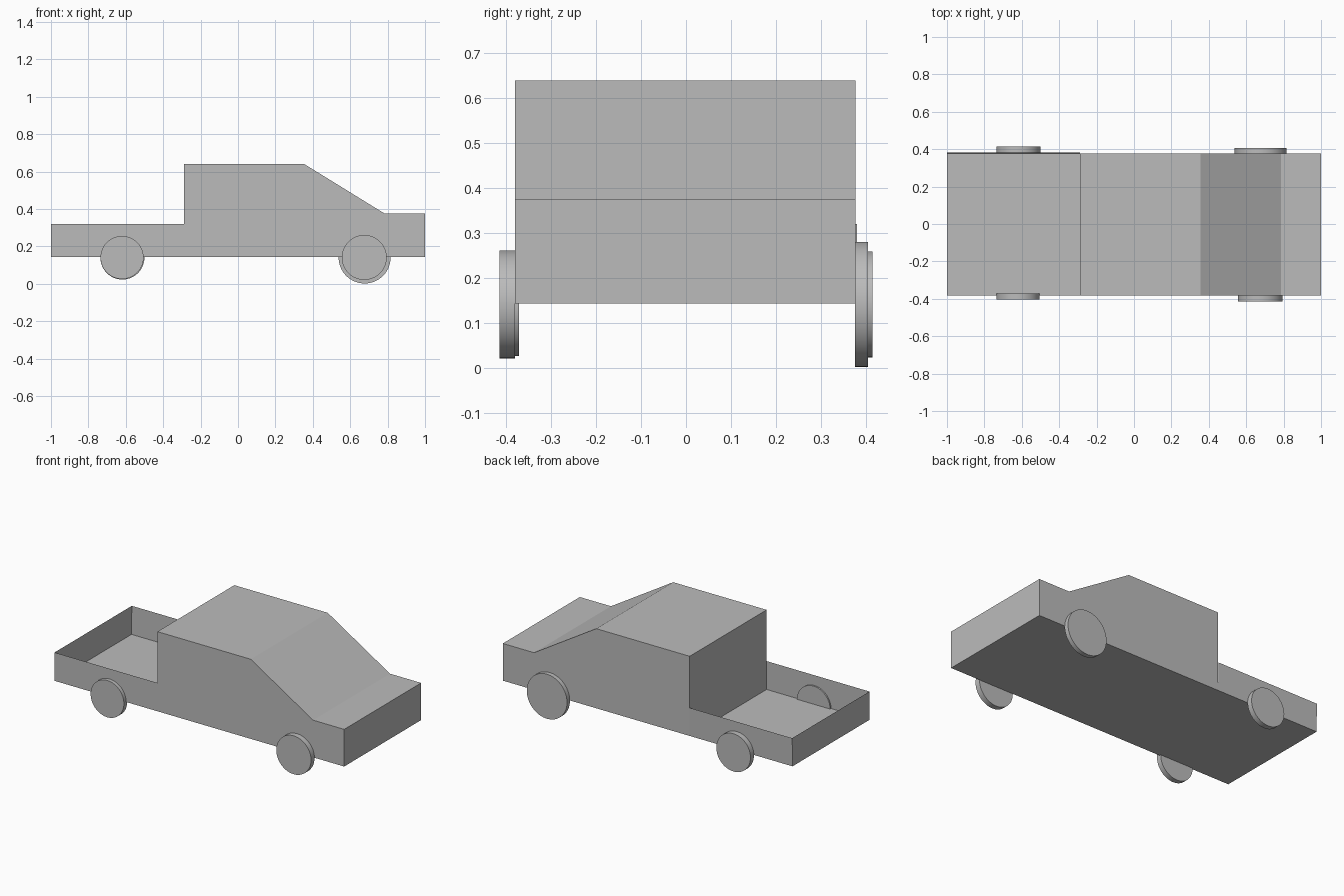
import bpy, bmesh
from math import radians
from mathutils import Matrix

cube = bpy.data.objects.get("Cube")
if cube:
    bpy.data.objects.remove(cube, do_unlink=True)

GREY = (0.5, 0.5, 0.5, 1.0)
paint = bpy.data.materials.new("plain grey")
paint.diffuse_color = GREY
paint.use_nodes = True
for node in paint.node_tree.nodes:
    if node.type == 'BSDF_PRINCIPLED':
        node.inputs["Base Color"].default_value = GREY

RIGHT, LEFT = -0.381, 0.378     # body sides
BOTTOM, BED_TOP, CAB_BACK = 0.143, 0.32, -0.29


def finish(name, bm):
    mesh = bpy.data.meshes.new(name)
    bm.to_mesh(mesh)
    bm.free()
    mesh.materials.append(paint)
    obj = bpy.data.objects.new(name, mesh)
    bpy.context.collection.objects.link(obj)
    return obj


def prism(profile):
    """Extrude an x-z outline across the width of the body."""
    bm = bmesh.new()
    face = bm.faces.new([bm.verts.new((x, RIGHT, z)) for x, z in profile])
    grown = bmesh.ops.extrude_face_region(bm, geom=[face])
    moved = [v for v in grown["geom"] if isinstance(v, bmesh.types.BMVert)]
    bmesh.ops.translate(bm, verts=moved, vec=(0, LEFT - RIGHT, 0))
    bmesh.ops.recalc_face_normals(bm, faces=bm.faces)
    return bm


# Cab and bonnet: one closed prism
finish("cab", prism([(CAB_BACK, BOTTOM), (1, BOTTOM), (1, 0.375), (0.785, 0.375),
                     (0.355, 0.64), (CAB_BACK, 0.64)]))

# Load bed: thin open box, without its top and the side shared with the cab
bed = prism([(-1, BOTTOM), (CAB_BACK, BOTTOM), (CAB_BACK, BED_TOP), (-1, BED_TOP)])
bed.normal_update()
unused = [f for f in bed.faces if f.normal.z > 0.9 or f.normal.x > 0.9]
bmesh.ops.delete(bed, geom=unused, context='FACES')
for v in bed.verts:             # left wall leans out a little
    if v.co.y > 0 and v.co.z > BOTTOM + 0.01:
        v.co.y += 0.003
finish("load_bed", bed)


# Wheels: flat discs, each slightly different in size
def wheel(name, x, radius, y_inner, y_outer):
    bm = bmesh.new()
    place = Matrix.Translation((x, (y_inner + y_outer) / 2, 0.141)) @ Matrix.Rotation(radians(90), 4, 'X')
    bmesh.ops.create_cone(bm, cap_ends=True, segments=64, radius1=radius, radius2=radius,
                          depth=abs(y_outer - y_inner), matrix=place)
    obj = finish(name, bm)
    bpy.ops.object.select_all(action='DESELECT')
    obj.select_set(True)
    bpy.context.view_layer.objects.active = obj
    bpy.ops.object.shade_smooth_by_angle(angle=radians(30))


wheel("front_right_wheel", 0.675, 0.12, -0.381, -0.415)
wheel("rear_right_wheel", -0.62, 0.115, -0.372, -0.404)
wheel("front_left_wheel", 0.677, 0.139, 0.376, 0.405)
wheel("rear_left_wheel", -0.618, 0.118, 0.381, 0.415)
